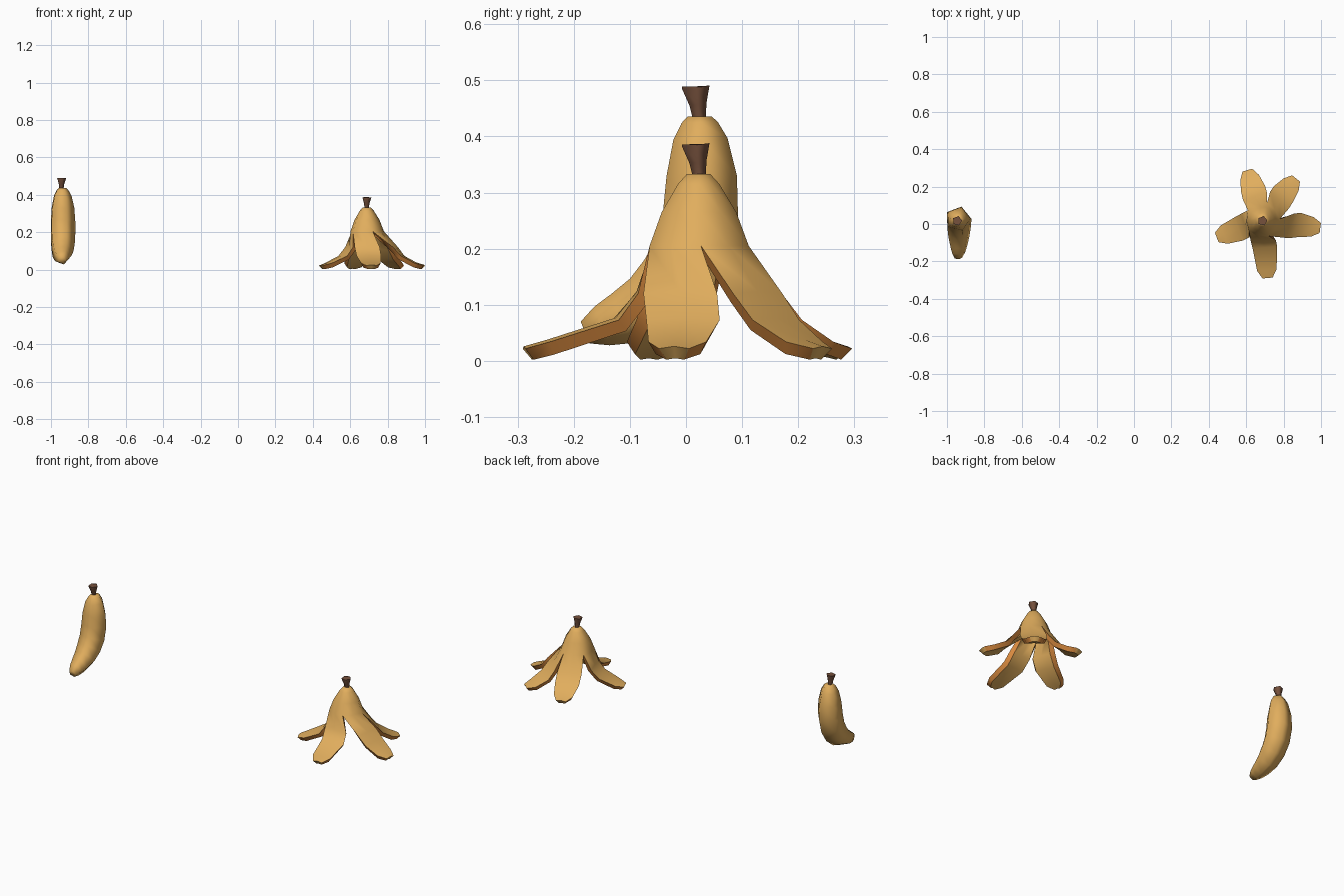
import bpy, bmesh, math
from mathutils import Vector

if "Cube" in bpy.data.objects:
    bpy.data.objects.remove(bpy.data.objects["Cube"])


def material(name, rgb):
    m = bpy.data.materials.new(name)
    m.diffuse_color = (*rgb, 1)
    m.use_nodes = True
    m.node_tree.nodes["Principled BSDF"].inputs["Base Color"].default_value = m.diffuse_color
    return m


YELLOW = material("banana yellow", (0.75, 0.42, 0.11))
ORANGE = material("peel edge orange", (0.69, 0.255, 0.05))
BROWN = material("stem brown", (0.18, 0.082, 0.046))


def finish(bm, name, mats):
    me = bpy.data.meshes.new(name)
    bm.to_mesh(me)
    bm.free()
    ob = bpy.data.objects.new(name, me)
    bpy.context.collection.objects.link(ob)
    for m in mats:
        me.materials.append(m)
    return ob


def smooth(ob, degrees):
    bpy.ops.object.select_all(action='DESELECT')
    ob.select_set(True)
    bpy.context.view_layer.objects.active = ob
    for m in list(ob.modifiers):
        bpy.ops.object.modifier_apply(modifier=m.name)
    bpy.ops.object.shade_smooth_by_angle(angle=math.radians(degrees))


def tube(name, x, path, mat, degrees, start=75):
    """Five-sided tube along (y, z, radius) points, listed from top to bottom."""
    bm = bmesh.new()
    rings = []
    for i, (y, z, r) in enumerate(path):
        a, b = path[max(i - 1, 0)], path[min(i + 1, len(path) - 1)]
        t = Vector((b[0] - a[0], b[1] - a[1])).normalized()
        ring = []
        for k in range(5):
            an = math.radians(start + 72 * k)
            u = r * math.sin(an)
            ring.append(bm.verts.new((x + r * math.cos(an), y - t.y * u, z + t.x * u)))
        rings.append(ring)
    for a, b in zip(rings, rings[1:]):
        for k in range(5):
            n = (k + 1) % 5
            bm.faces.new((a[k], b[k], b[n], a[n]))
    bm.faces.new(rings[0])
    bm.faces.new(rings[-1][::-1])
    smooth(finish(bm, name, [mat]), degrees)


def stem(name, x, z):
    tube(name, x, [(0.017, z + 0.054, 0.026), (0.017, z + 0.053, 0.026),
                   (0.021, z + 0.022, 0.016), (0.024, z - 0.005, 0.012)], BROWN, 75)


# whole banana, curving toward the front at its lower end
tube("whole_banana", -0.941, [
    (0.024, 0.436, 0.022), (0.024, 0.425, 0.034), (0.025, 0.395, 0.051),
    (0.027, 0.33, 0.066), (0.025, 0.26, 0.071), (0.007, 0.19, 0.071),
    (-0.025, 0.14, 0.068), (-0.067, 0.10, 0.061), (-0.115, 0.076, 0.050),
    (-0.15, 0.063, 0.039), (-0.180, 0.051, 0.022)], YELLOW, 80)
stem("whole_banana_stem", -0.945, 0.435)

# empty peel: ten-point cap rings, then five splayed flaps
CX, CY = 0.687, 0.022
bm = bmesh.new()
rings = []
for z, r in [(0.333, 0.022), (0.315, 0.039), (0.265, 0.07), (0.205, 0.093)]:
    ring = []
    for i in range(10):
        an = math.radians(3 + 36 * i)
        rr = r * (0.92 if i % 2 else 1)
        ring.append(bm.verts.new((CX + rr * math.cos(an), CY + rr * math.sin(an), z)))
    rings.append(ring)
bm.faces.new(rings[0])
for a, b in zip(rings, rings[1:]):
    for k in range(10):
        n = (k + 1) % 10
        bm.faces.new((a[k], b[k], b[n], a[n]))

# each flap: tip direction, radius at the knee, radius at the tip
flaps = [(51, 0.14, 0.285), (107, 0.135, 0.278), (201, 0.098, 0.262),
         (275, 0.11, 0.312), (352, 0.158, 0.312)]
for k, (tip_dir, knee, tip) in enumerate(flaps):
    base_dir = 39 + 72 * k
    prev = [rings[-1][(2 * k + j) % 10] for j in range(3)]
    rows = [(0.85, knee, 0.12, 0.067), (1.0, knee + 0.038, 0.073, 0.066),
            (1.0, tip - 0.042, 0.034, 0.052), (1.0, tip, 0.022, 0.027)]
    for f, r, z, half in rows:
        an = math.radians(base_dir + (tip_dir - base_dir) * f)
        d = Vector((math.cos(an), math.sin(an), 0))
        side = Vector((-d.y, d.x, 0))
        row = [bm.verts.new(Vector((CX, CY, z + (0.004 if s == 0 else 0)))
                            + d * r + side * half * s) for s in (-1, 0, 1)]
        for j in range(2):
            bm.faces.new((prev[j], row[j], row[j + 1], prev[j + 1]))
        prev = row

peel = finish(bm, "empty_peel", [YELLOW, ORANGE])
count = len(peel.data.vertices)
shell = peel.modifiers.new("thickness", 'SOLIDIFY')
shell.thickness = 0.025
shell.offset = -1
shell.material_offset_rim = 1
smooth(peel, 70)

# narrow the inner side of each flap so its orange edges slope under
verts = peel.data.vertices
for k in range(5):
    for r in range(4):
        i = count + 40 + k * 12 + r * 3
        for j in (i, i + 2):
            verts[j].co = verts[j].co.lerp(verts[i + 1].co, 0.2)
    for j in range(i, i + 3):
        verts[j].co = verts[j].co.lerp(verts[i - 2].co, 0.2)
for v in verts:
    v.co.z = max(v.co.z, 0)

# blunt flap ends are yellow like the outside
for p in peel.data.polygons:
    if p.material_index == 1:
        k = min(range(5), key=lambda n: -math.cos(math.atan2(
            p.center.y - CY, p.center.x - CX) - math.radians(flaps[n][0])))
        a = math.radians(flaps[k][0])
        if p.normal.x * math.cos(a) + p.normal.y * math.sin(a) > 0.65:
            p.material_index = 0
stem("empty_peel_stem", 0.687, 0.332)
